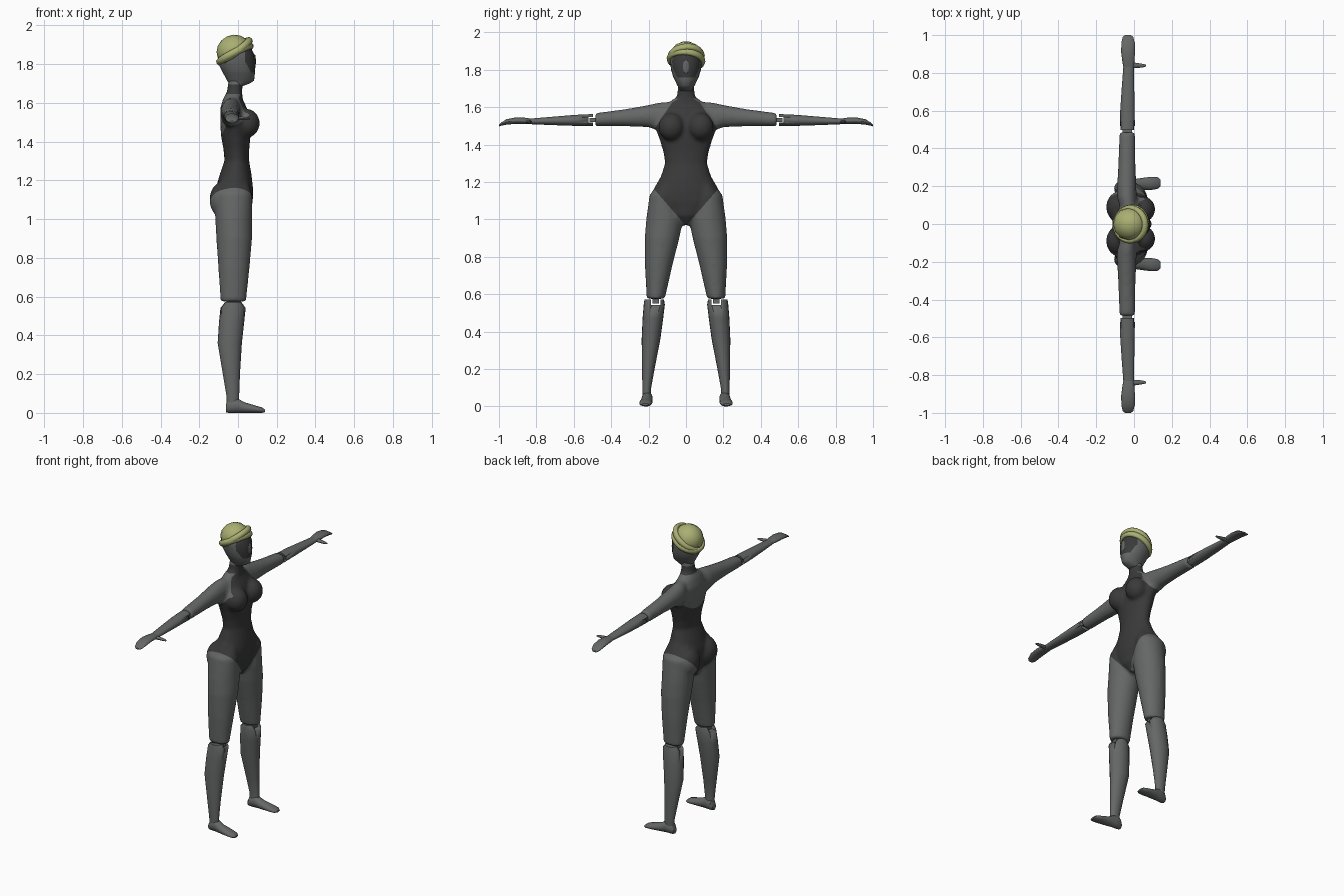
import bpy, bmesh, math
from mathutils import Vector, Matrix

if "Cube" in bpy.data.objects:
    bpy.data.objects.remove(bpy.data.objects["Cube"])


def material(name, rgb):
    m = bpy.data.materials.new(name)
    m.diffuse_color = (*rgb, 1)
    m.use_nodes = True
    m.node_tree.nodes["Principled BSDF"].inputs["Base Color"].default_value = m.diffuse_color
    return m


GREY = material("grey skin", (0.13, 0.135, 0.135))
DARK = material("dark suit", (0.042, 0.042, 0.042))
OLIVE = material("olive cloth", (0.40, 0.43, 0.17))


def loft(bm, axis, rings, side=1, n=20):
    """Rings are (t, a0, a1, b0, b1): position on the axis, then extents on the other two."""
    loops = []
    for t, a0, a1, b0, b1 in rings:
        loop = []
        for i in range(n):
            u = 2 * math.pi * i / n
            p = [(a0 + a1) / 2 + (a1 - a0) / 2 * math.cos(u),
                 (b0 + b1) / 2 + (b1 - b0) / 2 * math.sin(u)]
            p.insert(axis, t)
            loop.append(bm.verts.new((p[0], p[1] * side, p[2])))
        loops.append(loop)
    for l, m in zip(loops, loops[1:]):
        for i in range(n):
            bm.faces.new((l[i], l[(i + 1) % n], m[(i + 1) % n], m[i]))
    bm.faces.new(loops[0][::-1])
    bm.faces.new(loops[-1])


def ball(bm, centre, size, u=16, v=10, tilt=0):
    mat = (Matrix.Translation(centre) @ Matrix.Rotation(tilt, 4, 'Y')
           @ Matrix.Diagonal((*size, 1)))
    bmesh.ops.create_uvsphere(bm, u_segments=u, v_segments=v, radius=1, matrix=mat)


def box(bm, lo, hi):
    lo, hi = Vector(lo), Vector(hi)
    bmesh.ops.create_cube(bm, size=1, matrix=Matrix.Translation((lo + hi) / 2)
                          @ Matrix.Diagonal((*(hi - lo), 1)))


def finish(name, bm, mats, mirror=False, angle=40):
    bmesh.ops.recalc_face_normals(bm, faces=bm.faces)
    me = bpy.data.meshes.new(name)
    bm.to_mesh(me)
    bm.free()
    for m in mats:
        me.materials.append(m)
    ob = bpy.data.objects.new(name, me)
    bpy.context.collection.objects.link(ob)
    bpy.ops.object.select_all(action='DESELECT')
    ob.select_set(True)
    bpy.context.view_layer.objects.active = ob
    bpy.ops.object.shade_smooth_by_angle(angle=math.radians(angle))
    if mirror:
        ob.modifiers.new("mirror", 'MIRROR').use_axis = (False, True, False)
    return ob


def paint(bm, planes, rule):
    """Cut along planes given as (a, b, c, d) with ax+by+cz=d, then colour by rule."""
    for a, b, c, d in planes:
        no = Vector((a, b, c))
        bmesh.ops.bisect_plane(bm, geom=bm.verts[:] + bm.edges[:] + bm.faces[:],
                               plane_co=no * d / no.length_squared, plane_no=no)
    for f in bm.faces:
        f.material_index = int(rule(f.calc_center_median()))


def slot(ob, lo, hi):
    """Cut a hinge slot."""
    bm = bmesh.new()
    box(bm, lo, hi)
    cutter = finish(ob.name + "_cutter", bm, [])
    cutter.hide_render = True
    cutter.hide_set(True)
    mod = ob.modifiers.new("slot", 'BOOLEAN')
    mod.operation, mod.object = 'DIFFERENCE', cutter
    ob.modifiers.move(len(ob.modifiers) - 1, 0)


# Body: torso, bust, seat, thighs and upper arms blended into one skin
bm = bmesh.new()
torso = [(0.97, -.07, .03, .03), (1.02, -.10, .065, .10), (1.10, -.11, .077, .185),
         (1.16, -.115, .078, .175), (1.23, -.095, .07, .135), (1.30, -.07, .058, .113),
         (1.36, -.075, .058, .122), (1.43, -.088, .065, .143), (1.50, -.092, .068, .17),
         (1.57, -.092, .048, .15), (1.62, -.078, .024, .10), (1.655, -.058, .022, .05),
         (1.73, -.047, .026, .04)]
loft(bm, 2, [(z, a, b, -w, w) for z, a, b, w in torso])
thigh = [(1.2, -.09, .05, .06, .14), (1.13, -.12, .073, .04, .195), (1.0, -.118, .074, .015, .213),
         (.9, -.112, .073, .035, .221), (.75, -.102, .06, .073, .22), (.575, -.09, .042, .113, .21)]
arm = [(.08, -.07, .015, 1.5, 1.63), (.14, -.09, .015, 1.47, 1.625), (.2, -.09, .012, 1.492, 1.612),
       (.32, -.083, .008, 1.497, 1.59), (.485, -.078, .006, 1.497, 1.568)]
for s in (1, -1):
    loft(bm, 2, thigh, s)
    loft(bm, 1, arm, s)
    ball(bm, (.045, .078 * s, 1.495), (.068, .07, .075))
    ball(bm, (-.075, .09 * s, 1.10), (.073, .085, .095))
raw = finish("raw_body", bm, [])
rm = raw.modifiers.new("blend", 'REMESH')
rm.mode, rm.voxel_size = 'VOXEL', 0.01
sm = raw.modifiers.new("soften", 'SMOOTH')
sm.factor, sm.iterations = 0.5, 6
bm = bmesh.new()
bm.from_object(raw, bpy.context.evaluated_depsgraph_get())
bpy.data.objects.remove(raw)


def suit(p):
    y = abs(p.y)
    collar = 1.645 < p.z < 1.695 and y < .07
    leotard = (p.z > .965 + 1.15 * y and p.z + 1.5 * y < 1.735
               and p.z - 2.2 * p.x < 1.618)
    return collar or leotard


paint(bm, [(0, 1.15, -1, -.965), (0, -1.15, -1, -.965), (0, 1.5, 1, 1.735),
           (0, -1.5, 1, 1.735), (-2.2, 0, 1, 1.618), (0, 0, 1, 1.645), (0, 0, 1, 1.695)], suit)
finish("body", bm, [GREY, DARK], angle=60)

# Lower legs with hinge slots at the knee
bm = bmesh.new()
loft(bm, 2, [(.03, -.058, .005, .183, .23), (.09, -.06, .006, .188, .233), (.2, -.078, .01, .168, .235),
             (.36, -.105, .02, .137, .237), (.47, -.098, .032, .122, .232),
             (.545, -.09, .04, .113, .226), (.572, -.07, .02, .118, .222)])
shin = finish("lower_leg", bm, [GREY], True)
slot(shin, (-.2, .137, .543), (.2, .187, .7))
bm = bmesh.new()
box(bm, (-.06, .144, .549), (.015, .18, .60))
finish("knee_hinge", bm, [GREY], True)

# Feet
bm = bmesh.new()
loft(bm, 0, [(-.063, .188, .222, .004, .045), (-.05, .178, .232, 0, .07), (-.01, .178, .236, 0, .08),
             (.03, .18, .242, 0, .056), (.09, .18, .25, 0, .038), (.125, .186, .248, 0, .028),
             (.14, .2, .236, .004, .016)])
finish("foot", bm, [GREY], True)

# Forearms with hinge slots at the elbow
bm = bmesh.new()
loft(bm, 1, [(.497, -.076, .005, 1.499, 1.563), (.6, -.073, .003, 1.5, 1.558),
             (.72, -.065, .001, 1.504, 1.548), (.84, -.056, -.001, 1.509, 1.538)])
forearm = finish("forearm", bm, [GREY], True)
slot(forearm, (-.2, .4, 1.517), (.2, .52, 1.546))
bm = bmesh.new()
box(bm, (-.06, .47, 1.521), (-.01, .515, 1.542))
finish("elbow_hinge", bm, [GREY], True)

# Hands and thumbs
bm = bmesh.new()
loft(bm, 1, [(.82, -.054, -.002, 1.511, 1.537), (.86, -.062, .002, 1.51, 1.543),
             (.91, -.068, .005, 1.511, 1.545), (.96, -.067, .004, 1.506, 1.535),
             (.99, -.06, -.004, 1.5, 1.516), (1.0, -.048, -.016, 1.497, 1.506)])
loft(bm, 0, [(-.03, .825, .865, 1.512, 1.536), (0, .825, .855, 1.511, 1.532),
             (.045, .828, .848, 1.512, 1.527), (.063, .834, .844, 1.515, 1.522)], n=10)
finish("hand", bm, [GREY], True)

# Head with a dark face mask
bm = bmesh.new()
head = [(1.685, -.04, .02, .035), (1.70, -.046, .06, .036), (1.715, -.056, .083, .046),
        (1.76, -.08, .088, .068), (1.80, -.10, .089, .08), (1.85, -.105, .084, .085),
        (1.90, -.09, .06, .07), (1.93, -.06, .03, .04)]
loft(bm, 2, [(z, a, b, -w, w) for z, a, b, w in head], n=24)
paint(bm, [(1, 0, 0, .035), (0, 0, 1, 1.757), (0, 1, -.5, -.833), (0, -1, -.5, -.833)],
      lambda p: p.x > .035 and p.z > 1.757 and abs(p.y) < .047 + .5 * (p.z - 1.76))
finish("head", bm, [GREY, DARK], angle=60)
bm = bmesh.new()
ball(bm, (.0875, 0, 1.815), (.0045, .017, .036), 12, 8)
finish("face_plate", bm, [GREY])

# Wrapped cap: faceted dome and two crossing rolls
bm = bmesh.new()
ball(bm, (-.022, 0, 1.868), (.09, .088, .083), 12, 8, math.radians(-25))
finish("cap_dome", bm, [OLIVE], angle=50)


def roll(name, centre, rx, ry, tilt, twist):
    bm = bmesh.new()
    n, k = 24, 8
    mat = (Matrix.Translation(centre) @ Matrix.Rotation(twist, 4, 'X')
           @ Matrix.Rotation(-tilt, 4, 'Y'))
    g = [[bm.verts.new(mat @ Vector(((rx + .015 * math.cos(v)) * math.cos(u),
                                     (ry + .015 * math.cos(v)) * math.sin(u),
                                     .019 * math.sin(v))))
          for v in (2 * math.pi * j / k for j in range(k))]
         for u in (2 * math.pi * i / n for i in range(n))]
    for i in range(n):
        for j in range(k):
            bm.faces.new((g[i][j], g[(i + 1) % n][j], g[(i + 1) % n][(j + 1) % k], g[i][(j + 1) % k]))
    finish(name, bm, [OLIVE], angle=60)


roll("upper_cap_roll", (-.015, 0, 1.868), .093, .086, math.radians(36), math.radians(6))
roll("lower_cap_roll", (-.016, 0, 1.853), .092, .089, math.radians(28), math.radians(-6))
